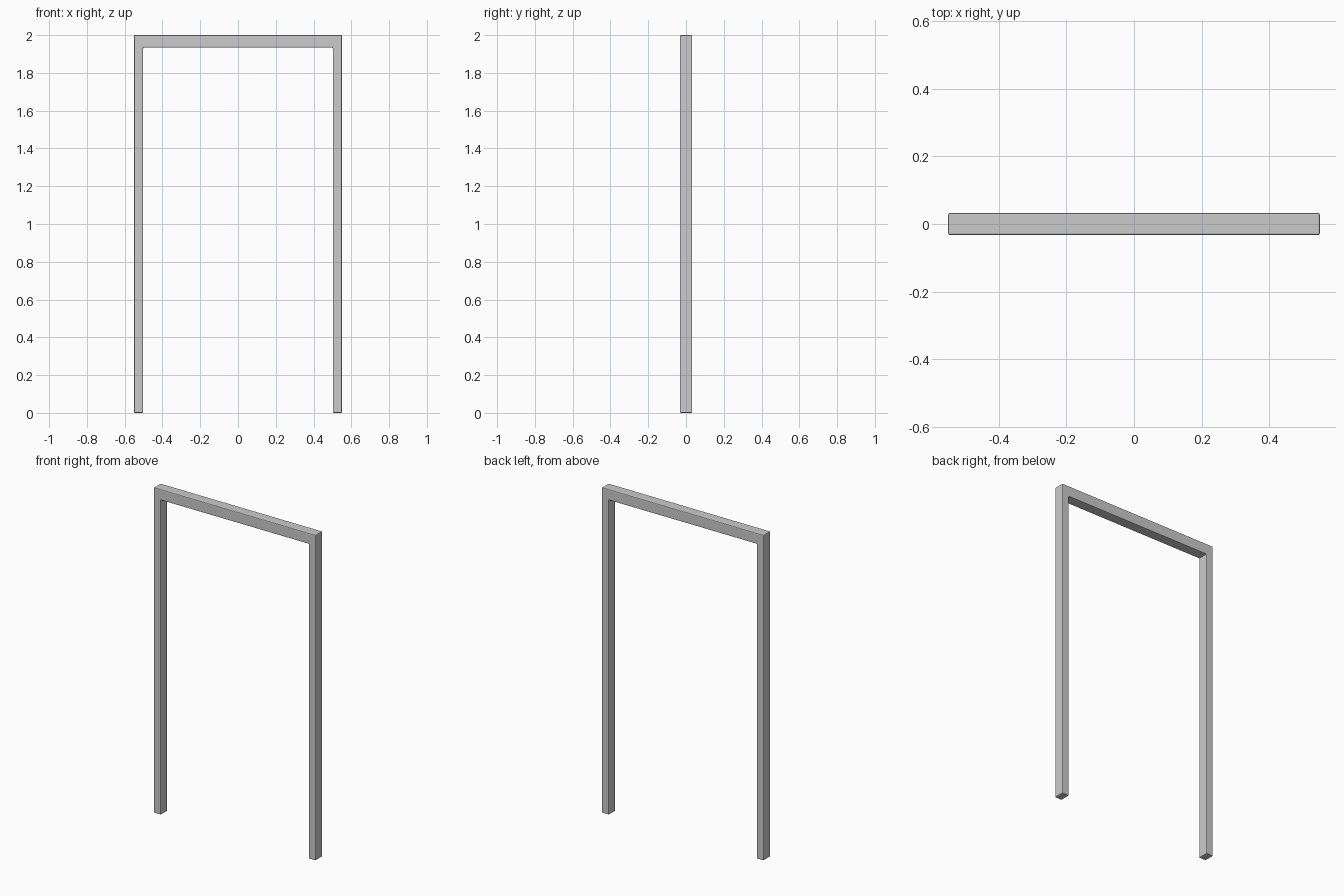
import bpy, bmesh

if "Cube" in bpy.data.objects:
    bpy.data.objects.remove(bpy.data.objects["Cube"])

HALF_W, HEIGHT, DEPTH = 0.55, 2.0, 0.066
INNER_W, INNER_TOP = 0.502, 1.934

# Door frame: one half of the profile, mirrored into an upside-down U
half = [(INNER_W, INNER_TOP), (INNER_W, 0), (HALF_W, 0), (HALF_W, HEIGHT)]
profile = half + [(-x, z) for x, z in reversed(half)]

bm = bmesh.new()
face = bm.faces.new([bm.verts.new((x, -DEPTH / 2, z)) for x, z in profile])
ext = bmesh.ops.extrude_face_region(bm, geom=[face])
moved = [g for g in ext["geom"] if isinstance(g, bmesh.types.BMVert)]
bmesh.ops.translate(bm, verts=moved, vec=(0, DEPTH, 0))
bmesh.ops.recalc_face_normals(bm, faces=bm.faces)

mesh = bpy.data.meshes.new("door_frame")
bm.to_mesh(mesh)
bm.free()
frame = bpy.data.objects.new("door_frame", mesh)
bpy.context.collection.objects.link(frame)

# Softened edges
bevel = frame.modifiers.new("edge_bevel", "BEVEL")
bevel.width = 0.005
bevel.segments = 2
bevel.limit_method = "ANGLE"
